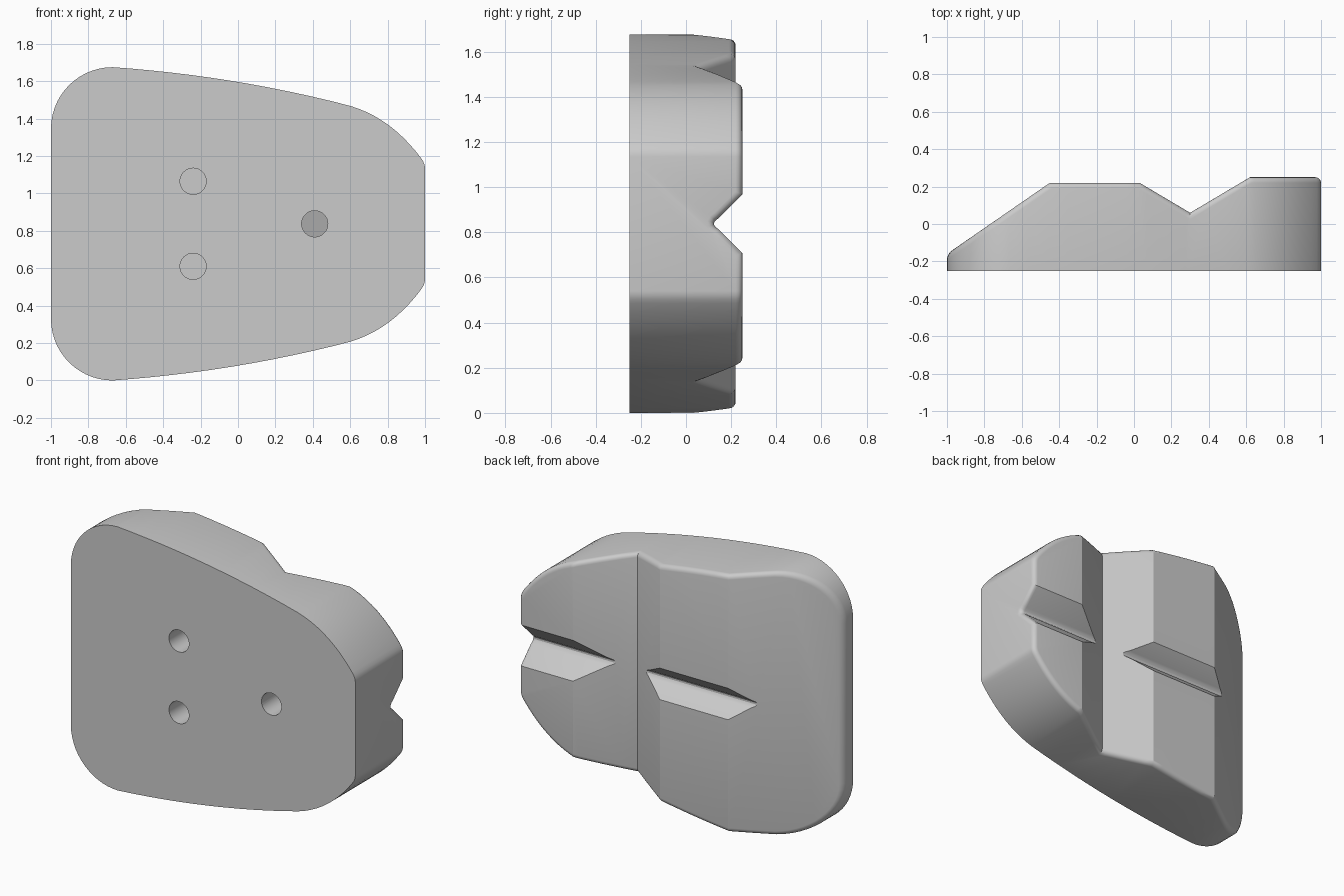
import bpy, bmesh, math
from mathutils import Vector

if "Cube" in bpy.data.objects:
    bpy.data.objects.remove(bpy.data.objects["Cube"], do_unlink=True)

MID = 0.8375      # height of the mirror plane
FRONT = -0.25     # flat mounting face

grey = bpy.data.materials.new("plain_grey")
grey.use_nodes = True
colour = (0.6, 0.6, 0.6, 1)
grey.diffuse_color = colour
grey.node_tree.nodes["Principled BSDF"].inputs["Base Color"].default_value = colour


def prism(name, points, sweep):
    """Extrude a closed 3D profile along a vector."""
    bm = bmesh.new()
    face = bm.faces.new([bm.verts.new(p) for p in points])
    new = bmesh.ops.extrude_face_region(bm, geom=[face])["geom"]
    bmesh.ops.translate(bm, vec=sweep,
                        verts=[v for v in new if isinstance(v, bmesh.types.BMVert)])
    bmesh.ops.recalc_face_normals(bm, faces=bm.faces)
    mesh = bpy.data.meshes.new(name)
    bm.to_mesh(mesh)
    bm.free()
    mesh.materials.append(grey)
    obj = bpy.data.objects.new(name, mesh)
    bpy.context.collection.objects.link(obj)
    return obj


def combine(target, cutters, operation):
    """Apply boolean cutters to the target, then remove them."""
    for cutter in cutters:
        mod = target.modifiers.new("cut", "BOOLEAN")
        mod.object, mod.operation, mod.solver = cutter, operation, "EXACT"
    graph = bpy.context.evaluated_depsgraph_get()
    mesh = bpy.data.meshes.new_from_object(target.evaluated_get(graph))
    target.modifiers.clear()
    target.data = mesh
    for cutter in cutters:
        bpy.data.objects.remove(cutter, do_unlink=True)


def bezier(a, b, c, d, steps):
    """Points on a cubic curve, without its last end."""
    a, b, c, d = map(Vector, (a, b, c, d))
    for i in range(steps):
        t = i / steps
        u = 1 - t
        yield a * u**3 + b * 3 * u * u * t + c * 3 * u * t * t + d * t**3


# Upper half of the outline: round corner, long shallow arc, rounded nose
half = []
half += bezier((-1, 1.345), (-1, 1.53), (-0.85, 1.675), (-0.67, 1.675), 14)
half += bezier((-0.67, 1.675), (-0.25, 1.645), (0.17, 1.58), (0.6, 1.468), 12)
half += bezier((0.6, 1.468), (0.76, 1.42), (0.88, 1.32), (0.978, 1.19), 10)
half += bezier((0.978, 1.19), (0.992, 1.17), (1, 1.155), (1, 1.135), 3)
half.append(Vector((1, 1.135)))
outline = half + [Vector((p.x, 2 * MID - p.y)) for p in reversed(half)]
body = prism("hold_body", [(p.x, FRONT, p.y) for p in outline], (0, 0.7, 0))

# Stepped back surface with a cross valley
back = [(-1.1, -0.229), (-0.45, 0.22), (0.03, 0.22), (0.3, 0.06), (0.62, 0.25), (1.1, 0.25)]
profile = [(-1.1, -0.5)] + back + [(1.1, -0.5)]
relief = prism("back_relief", [(x, y, -0.2) for x, y in profile], (0, 0, 2.1))
combine(body, [relief], "INTERSECT")

# Lengthwise groove with a rounded bottom
side = [(0.45, 0.33), (0.145, 0.025), (0.13, 0.014), (0.125, 0.005)]
section = side + [(y, -z) for y, z in reversed(side)]
groove = prism("groove_cutter", [(-1.2, y, MID + z) for y, z in section], (2.4, 0, 0))
combine(body, [groove], "DIFFERENCE")

# Soft rim where the side wall meets the back
bm = bmesh.new()
bm.from_mesh(body.data)
bmesh.ops.remove_doubles(bm, verts=bm.verts, dist=0.0005)
bm.normal_update()
rim = [e for e in bm.edges if len(e.link_faces) == 2
       and min(abs(f.normal.y) for f in e.link_faces) < 0.02
       and max(f.normal.y for f in e.link_faces) > 0.3]
bmesh.ops.bevel(bm, geom=rim, offset=0.03, offset_type="OFFSET", segments=4,
                profile=0.5, affect="EDGES", clamp_overlap=False, loop_slide=True)
bm.to_mesh(body.data)
bm.free()

# Blind bolt holes; the floor follows the back surface above each one
holes = []
for x, z, depth, slope in ((-0.24, 1.065, 0.17, 0), (-0.24, 0.61, 0.17, 0),
                           (0.41, MID, 0.07, 0.59)):
    ring = [(math.cos(k * math.tau / 32) * 0.07, math.sin(k * math.tau / 32) * 0.07)
            for k in range(32)]
    cutter = prism("hole_cutter", [(x + a, -0.4, z + b) for a, b in ring], (0, 0.4, 0))
    for v in cutter.data.vertices:
        if v.co.y > -0.1:
            v.co.y = depth + slope * (v.co.x - x)
    holes.append(cutter)
combine(body, holes, "DIFFERENCE")

# Smooth shading with crisp creases
bpy.ops.object.select_all(action="DESELECT")
body.select_set(True)
bpy.context.view_layer.objects.active = body
bpy.ops.object.shade_smooth_by_angle(angle=math.radians(28))
